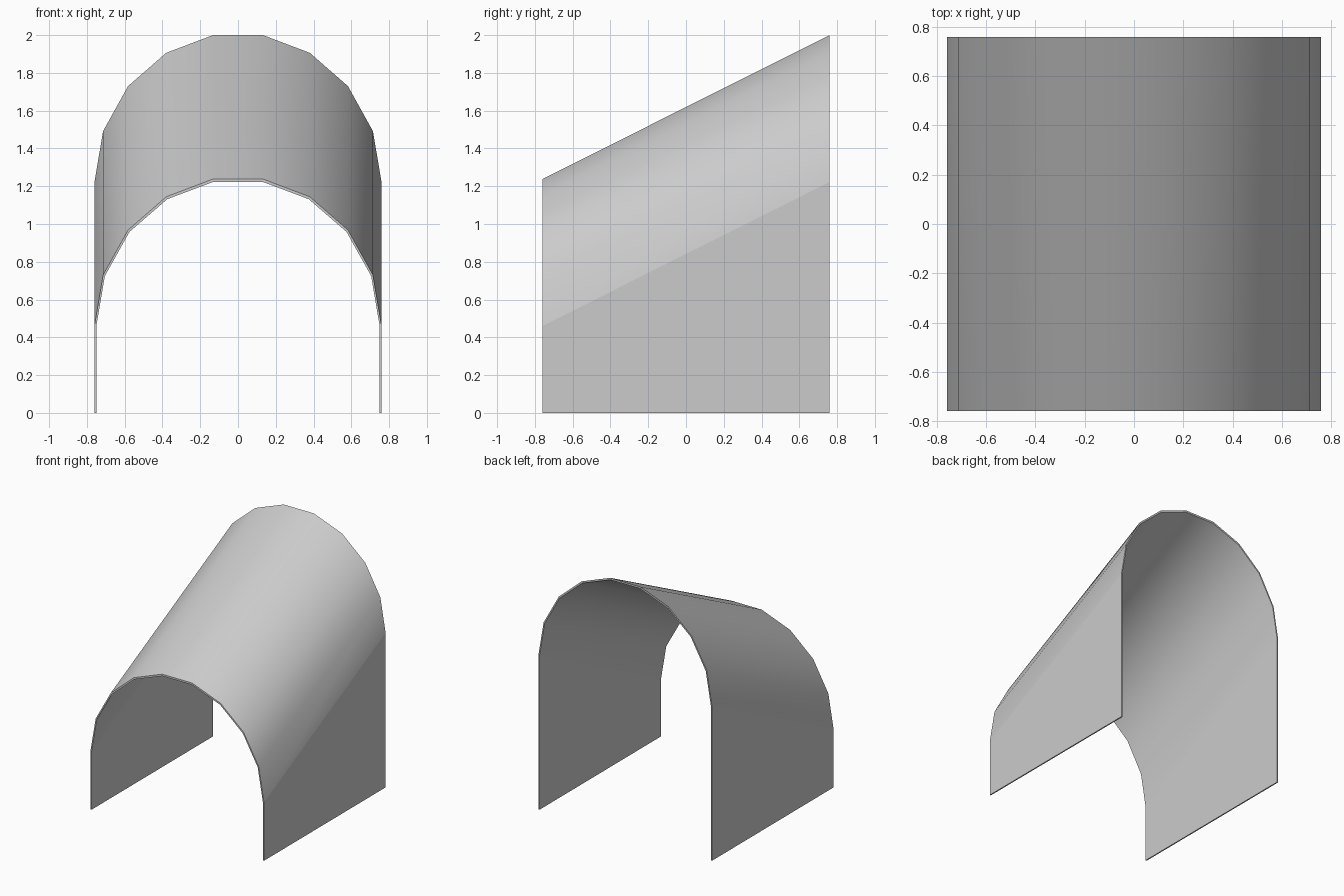
import bpy, bmesh
from math import sin, cos, pi

if "Cube" in bpy.data.objects:
    bpy.data.objects.remove(bpy.data.objects["Cube"])

SEG = 9            # facets in the arch
HALF = 0.76        # half depth
SPRING = {-HALF: 0.46, HALF: 1.222}   # height where the arch starts, front and back


def profile(bm, y, rx, rz):
    """Wall foot, half-ellipse arch, wall foot at one end of the vault."""
    pts = [(rx, 0.0)]
    pts += [(rx * cos(pi * i / SEG), SPRING[y] + rz * sin(pi * i / SEG)) for i in range(SEG + 1)]
    pts += [(-rx, 0.0)]
    return [bm.verts.new((x, y, z)) for x, z in pts]


bm = bmesh.new()
# outer and inner shell outlines at the front and back
of, ob = (profile(bm, y, 0.76, 0.79) for y in (-HALF, HALF))
nf, nb = (profile(bm, y, 0.75, 0.775) for y in (-HALF, HALF))

# skins: flat side walls, smooth sloping arch; flat end rims
last = len(of) - 2
for i in range(last + 1):
    for a, b in ((of, ob), (nb, nf)):
        f = bm.faces.new((a[i], b[i], b[i + 1], a[i + 1]))
        f.smooth = 0 < i < last
    for a, b in ((nf, of), (ob, nb)):
        bm.faces.new((a[i], b[i], b[i + 1], a[i + 1]))
# wall feet
for i in (0, last + 1):
    bm.faces.new((of[i], ob[i], nb[i], nf[i]))

bmesh.ops.recalc_face_normals(bm, faces=bm.faces)
# keep rims and wall-to-arch folds crisp
for e in bm.edges:
    e.smooth = all(f.smooth for f in e.link_faces)

mesh = bpy.data.meshes.new("sloped_arch_shell")
bm.to_mesh(mesh)
bm.free()
bpy.context.collection.objects.link(bpy.data.objects.new("sloped_arch_shell", mesh))
